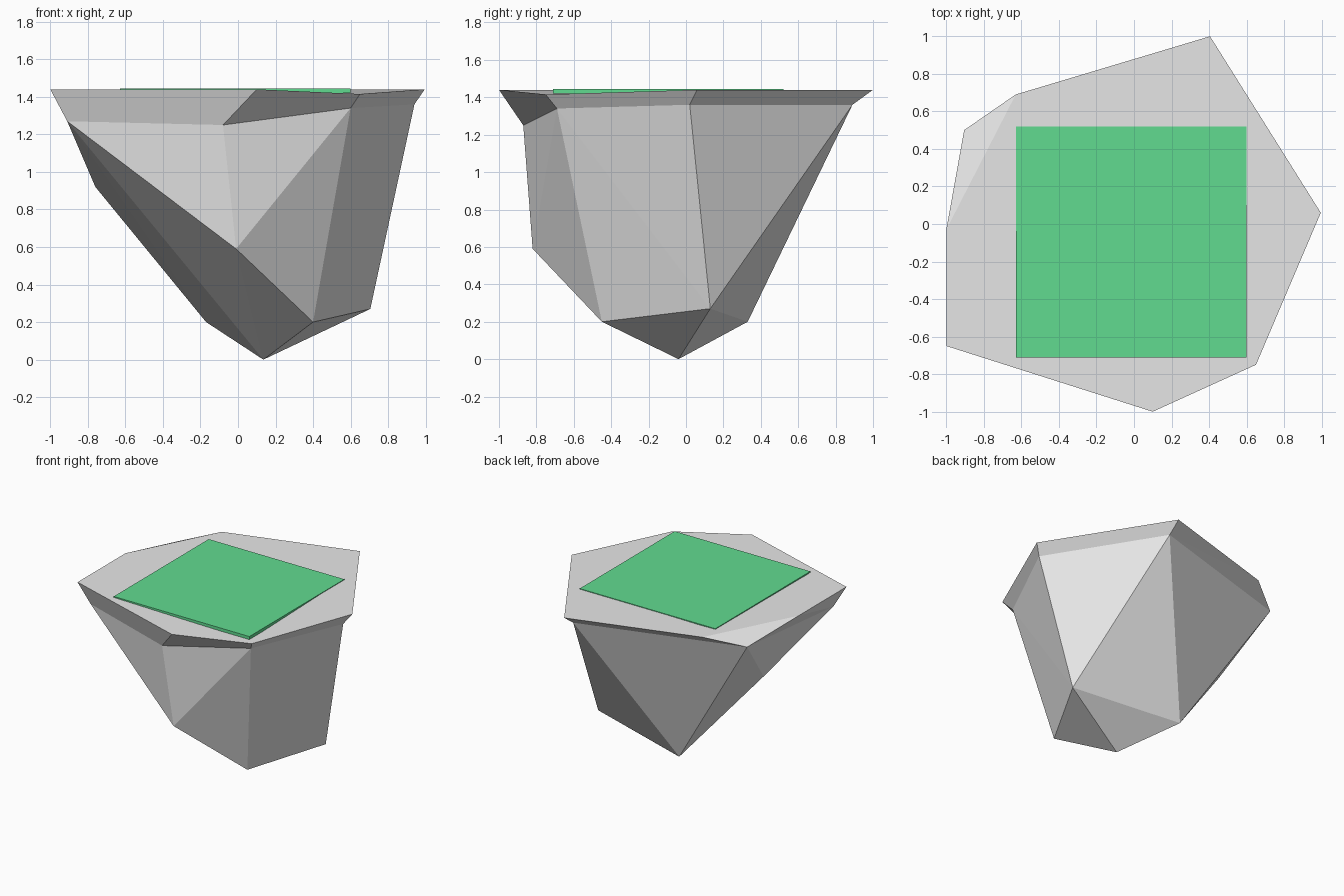
import bpy
import bmesh

if "Cube" in bpy.data.objects:
    bpy.data.objects.remove(bpy.data.objects["Cube"])


def material(name, rgb):
    m = bpy.data.materials.new(name)
    m.diffuse_color = (*rgb, 1.0)
    m.use_nodes = True
    m.node_tree.nodes["Principled BSDF"].inputs["Base Color"].default_value = m.diffuse_color
    return m


def add_object(name, bm, mat):
    bmesh.ops.recalc_face_normals(bm, faces=bm.faces[:])
    me = bpy.data.meshes.new(name)
    bm.to_mesh(me)
    bm.free()
    me.materials.append(mat)
    ob = bpy.data.objects.new(name, me)
    bpy.context.collection.objects.link(ob)
    return ob


# Floating rock: faceted convex body with a flared rim around a flat top
TOP = 1.44
shoulder = [(0.40, 0.89, 1.36), (0.94, 0.02, 1.36), (0.60, -0.69, 1.34), (-0.08, -0.87, 1.25),
            (-0.91, -0.61, 1.27), (-0.905, 0.50, 1.36)]
rim = [(0.405, 1.0, TOP), (0.995, 0.06, TOP), (0.65, -0.75, 1.415), (0.10, -1.0, TOP),
       (-1.0, -0.65, TOP), (-1.0, -0.03, TOP), (-0.63, 0.69, TOP)]
base = [(-0.76, 0.08, 0.92), (-0.01, -0.82, 0.59), (0.40, -0.45, 0.20),
        (0.705, 0.13, 0.27), (-0.17, 0.33, 0.20), (0.135, -0.04, 0.0)]
bm = bmesh.new()
s = [bm.verts.new(p) for p in shoulder]
b = [bm.verts.new(p) for p in base]
bmesh.ops.convex_hull(bm, input=s + b)
# open the body at the shoulder
lid = [f for f in bm.faces if all(v in s for v in f.verts)]
bmesh.ops.delete(bm, geom=lid, context='FACES')
# flared rim: quads around the front, triangles where the back corner is chipped
r = [bm.verts.new(p) for p in rim]
for i in range(4):
    bm.faces.new((s[i], s[i + 1], r[i + 1], r[i]))
bm.faces.new((s[4], r[5], r[4]))
bm.faces.new((s[4], s[5], r[5]))
bm.faces.new((s[5], r[6], r[5]))
bm.faces.new((s[5], s[0], r[6]))
bm.faces.new((s[0], r[0], r[6]))
bm.faces.new(r)
add_object("rock", bm, material("pale grey stone", (0.8, 0.8, 0.8)))

# Square grass plate sunk into the top
x0, x1, y0, y1, z0, z1 = -0.63, 0.60, -0.71, 0.52, 1.42, 1.445
bm = bmesh.new()
bmesh.ops.create_cube(bm, size=1.0)
for v in bm.verts:
    v.co = (x1 if v.co.x > 0 else x0, y1 if v.co.y > 0 else y0, z1 if v.co.z > 0 else z0)
add_object("grass_plate", bm, material("grass green", (0.12, 0.71, 0.28)))
